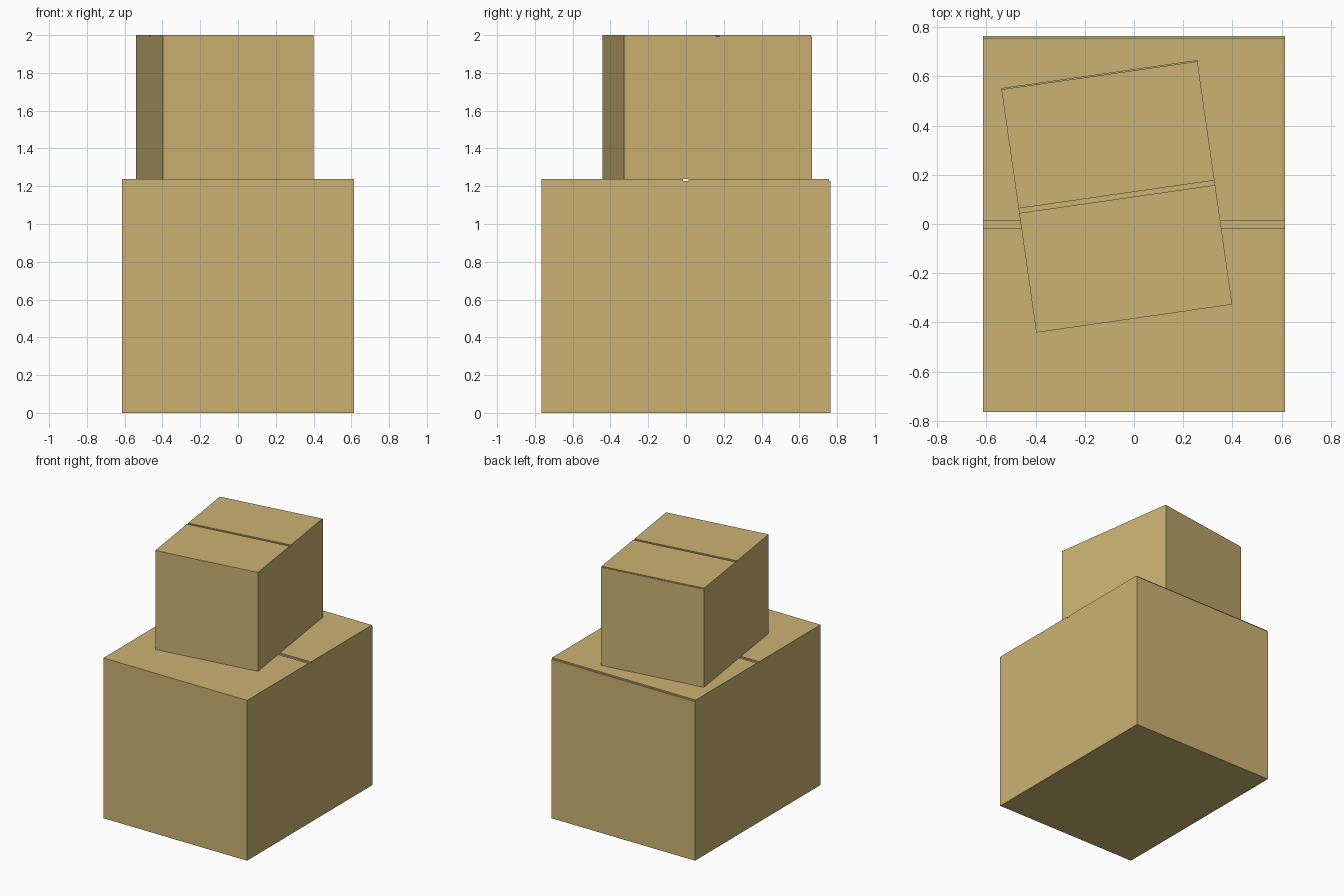
import bpy, bmesh, math

if "Cube" in bpy.data.objects:
    bpy.data.objects.remove(bpy.data.objects["Cube"])

cardboard = bpy.data.materials.new("cardboard")
cardboard.diffuse_color = (0.60, 0.45, 0.17, 1)
cardboard.use_nodes = True
cardboard.node_tree.nodes["Principled BSDF"].inputs["Base Color"].default_value = cardboard.diffuse_color


def carton(name, width, depth, height, scale, location, angle):
    """Closed carton: side profile with two top flaps, extruded across x."""
    hw, hd = width / 2, depth / 2
    lip = 0.010 * scale                        # flap thickness
    gap_front, gap_back = -0.017 * scale, 0.012 * scale
    back = hd - 0.008 * scale                  # rear flap stops short of the back wall
    low = height - lip
    profile = [(-hd, 0), (hd, 0), (hd, low), (back, low), (back, height),
               (gap_back, height), (gap_back, low), (gap_front, low),
               (gap_front, height), (-hd, height)]
    bm = bmesh.new()
    face = bm.faces.new([bm.verts.new((-hw, y, z)) for y, z in profile])
    ext = bmesh.ops.extrude_face_region(bm, geom=[face])
    moved = [v for v in ext["geom"] if isinstance(v, bmesh.types.BMVert)]
    bmesh.ops.translate(bm, verts=moved, vec=(width, 0, 0))
    bmesh.ops.recalc_face_normals(bm, faces=bm.faces)
    mesh = bpy.data.meshes.new(name)
    bm.to_mesh(mesh)
    bm.free()
    mesh.materials.append(cardboard)
    obj = bpy.data.objects.new(name, mesh)
    obj.location = location
    obj.rotation_euler.z = math.radians(angle)
    bpy.context.collection.objects.link(obj)
    return obj


# Large carton on the ground
carton("lower_box", 1.226, 1.53, 1.237, 1.0, (0, 0, 0), 0)
# Smaller carton stacked on top, slightly turned
carton("upper_box", 0.805, 1.004, 0.763, 0.656, (-0.07, 0.1125, 1.237), 8.15)
